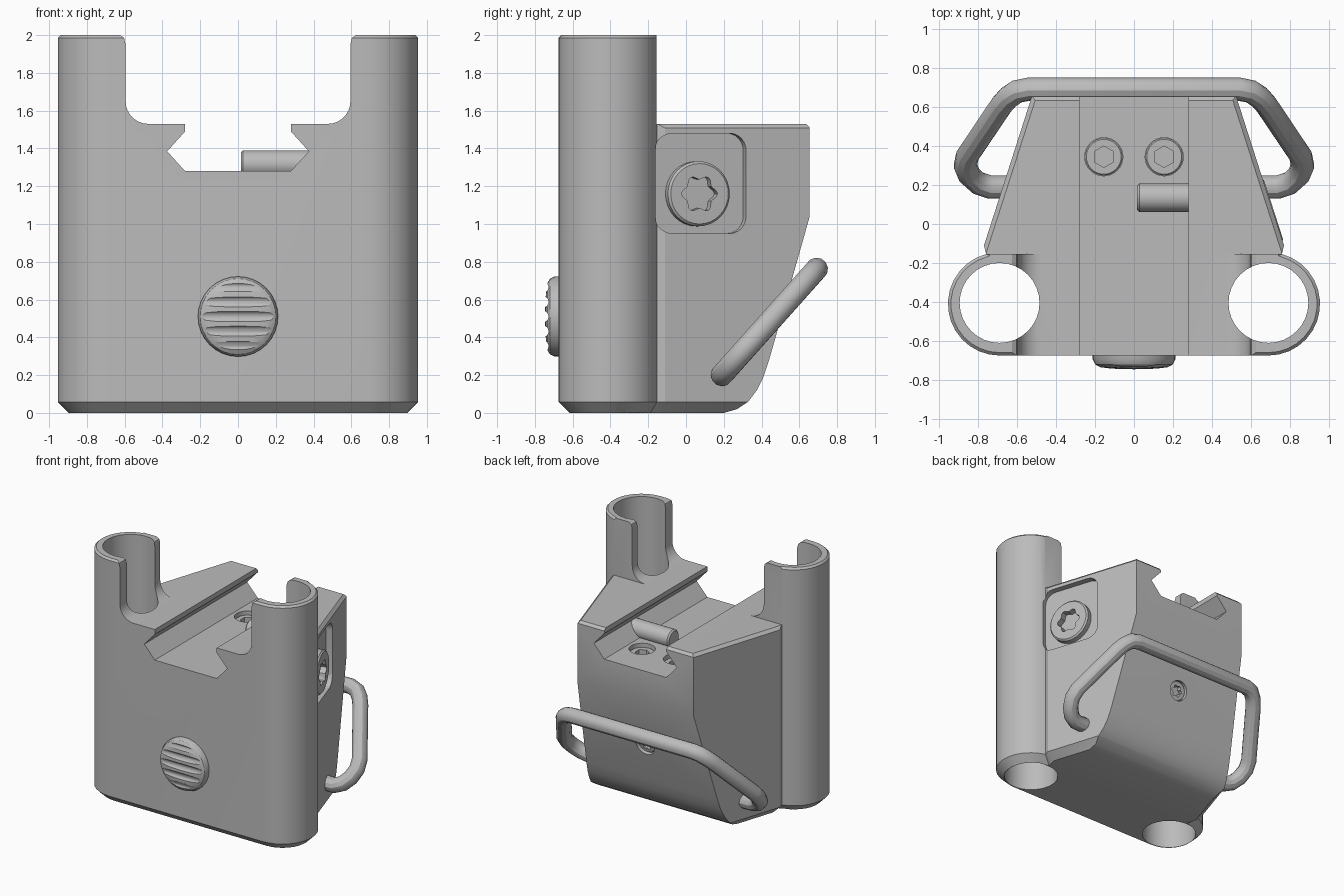
import bpy, bmesh
from math import sin, cos, pi, radians, atan2
from mathutils import Matrix, Vector

if "Cube" in bpy.data.objects:
    bpy.data.objects.remove(bpy.data.objects["Cube"])

GREY = (0.5, 0.5, 0.5, 1)
metal = bpy.data.materials.new("satin_grey")
metal.use_nodes = True
metal.diffuse_color = GREY
metal.node_tree.nodes["Principled BSDF"].inputs["Base Color"].default_value = GREY


def make(name, bm, matrix=Matrix()):
    bmesh.ops.remove_doubles(bm, verts=bm.verts, dist=1e-5)
    bmesh.ops.recalc_face_normals(bm, faces=bm.faces)
    bm.transform(matrix)
    mesh = bpy.data.meshes.new(name)
    bm.to_mesh(mesh)
    bm.free()
    mesh.materials.append(metal)
    ob = bpy.data.objects.new(name, mesh)
    bpy.context.collection.objects.link(ob)
    return ob


def prism(name, pts, lo, hi, axis="z", matrix=Matrix(), chamfer=None):
    """Extrude a 2D outline along an axis; chamfer = (bottom, top)."""
    place = {"x": lambda u, v, w: (w, u, v),
             "y": lambda u, v, w: (u, w, v),
             "z": lambda u, v, w: (u, v, w)}[axis]
    bm = bmesh.new()
    a = [bm.verts.new(place(u, v, lo)) for u, v in pts]
    b = [bm.verts.new(place(u, v, hi)) for u, v in pts]
    caps = [bm.faces.new(a), bm.faces.new(b)]
    for i in range(len(a)):
        j = (i + 1) % len(a)
        bm.faces.new((a[i], a[j], b[j], b[i]))
    bmesh.ops.recalc_face_normals(bm, faces=bm.faces)
    if chamfer:
        rims = [list(f.edges) for f in caps]
        for rim, size in zip(rims, chamfer):
            bmesh.ops.bevel(bm, geom=rim, offset=size, segments=1,
                            affect="EDGES", clamp_overlap=False)
    return make(name, bm, matrix)


def lathe(name, profile, matrix, n=32):
    """Revolve (radius, height) points round local z."""
    bm = bmesh.new()
    rings = [[bm.verts.new((r * cos(2 * pi * i / n), r * sin(2 * pi * i / n), z))
              for i in range(n)] for r, z in profile]
    for p, q in zip(rings, rings[1:]):
        for i in range(n):
            j = (i + 1) % n
            bm.faces.new((p[i], p[j], q[j], q[i]))
    bmesh.ops.dissolve_degenerate(bm, edges=bm.edges, dist=1e-6)
    return make(name, bm, matrix)


def rod(name, r, lo, hi, matrix, bevel=0.0):
    return lathe(name, [(0, lo), (r, lo), (r, hi - bevel),
                        (r - bevel, hi), (0, hi)], matrix)


def boolean(target, tool, operation="DIFFERENCE"):
    mod = target.modifiers.new("cut", "BOOLEAN")
    mod.operation, mod.solver, mod.object = operation, "EXACT", tool
    bpy.context.view_layer.objects.active = target
    bpy.ops.object.modifier_apply(modifier=mod.name)
    bpy.data.objects.remove(tool)


def frame(point, normal):
    return Matrix.Translation(point) @ Vector(normal).to_track_quat("Z", "Y").to_matrix().to_4x4()


def arc(cx, cy, r, start, end, n):
    return [(cx + r * cos(radians(start + (end - start) * i / n)),
             cy + r * sin(radians(start + (end - start) * i / n))) for i in range(n + 1)]


def mirrored(half):
    return half + [(-x, y) for x, y in reversed(half)]


def star(r, wave, n=36):
    return [((r + wave * cos(12 * pi * i / n)) * cos(2 * pi * i / n),
             (r + wave * cos(12 * pi * i / n)) * sin(2 * pi * i / n)) for i in range(n)]


def screw(name, m, r, lo, hi, socket, depth):
    ob = rod(name, r, lo, hi, m, r * 0.07)
    boolean(ob, prism("socket", socket, hi - depth, hi + 0.1, matrix=m))
    return ob


# Body: plan outline trimmed by the side profile
tube_x, tube_y, tube_r = 0.69, -0.41, 0.265
plan = mirrored(arc(tube_x, tube_y, tube_r, -90, 75, 14) + [(0.77, -0.11), (0.51, 0.7)])
body = prism("body", plan, 0, 2, chamfer=(0.058, 0.015))
side = [(-0.8, -0.1), (0.2, -0.1), (0.2, 0), (0.27, 0.02), (0.33, 0.06), (0.375, 0.12),
        (0.41, 0.19), (0.44, 0.28), (0.655, 1.04), (0.655, 1.51), (0.635, 1.53),
        (-0.155, 1.53), (-0.155, 2.1), (-0.8, 2.1)]
boolean(body, prism("side_trim", side, -1.2, 1.2, "x"), "INTERSECT")

# Opening between the uprights with the dovetail channel
opening = mirrored([(0.625, 2.1), (0.625, 2.0), (0.603, 1.985), (0.595, 1.95)]
                   + arc(0.475, 1.65, 0.12, 0, -90, 7)
                   + [(0.28, 1.53), (0.28, 1.49), (0.375, 1.385), (0.28, 1.28)])
boolean(body, prism("opening", opening, -1, 1, "y"))

# Tube bores and chamfers on the sloping top edges
tilt = atan2(0.26, 0.81)
for s in (1, -1):
    boolean(body, rod("bore", 0.205, -0.5, 2.5, Matrix.Translation((s * tube_x, -0.405, 0))))
    edge = (Matrix.Translation((s * 0.64, 0.295, 1.53)) @ Matrix.Rotation(s * tilt, 4, "Z")
            @ Matrix.Rotation(pi / 4, 4, "Y"))
    h = 0.016
    boolean(body, prism("edge_cut", [(-h, -0.46), (h, -0.46), (h, 0.46), (-h, 0.46)],
                        -h, h, matrix=edge))

# Side pocket with its clamp screw
normal = (cos(tilt), sin(tilt), 0)
pocket = frame((0.709, 0.08, 1.215), normal)
w, h, r = 0.25 - 0.09, 0.265 - 0.09, 0.09
rounded = (arc(w, h, r, 0, 90, 6) + arc(-w, h, r, 90, 180, 6)
           + arc(-w, -h, r, 180, 270, 6) + arc(w, -h, r, 270, 360, 6))
boolean(body, prism("pocket", rounded, -0.05, 0.15, matrix=pocket))
screw("clamp_screw", frame((0.712, 0.07, 1.16), normal), 0.172, -0.08, 0.005,
      star(0.088, 0.012), 0.06)

# Countersunk screws in the channel floor
hexagon = arc(0, 0, 0.055, 30, 330, 5)
for s, label in ((1, "left"), (-1, "right")):
    m = Matrix.Translation((s * 0.155, 0.345, 1.28))
    boolean(body, rod("floor_hole", 0.098, -0.08, 0.1, m))
    screw(label + "_floor_screw", m, 0.096, -0.12, -0.03, hexagon, 0.05)

# Screw in the sloping back
m = frame((0, 0.531, 0.6), (0, 0.76, -0.215))
boolean(body, rod("back_hole", 0.08, -0.06, 0.1, m))
screw("back_screw", m, 0.078, -0.1, -0.02, star(0.042, 0.007), 0.035)

# Cross pin lying in the channel
rod("cross_pin", 0.073, -0.5, -0.015, frame((0, 0.135, 1.317), (-1, 0, 0)), 0.012)

# Domed front button with horizontal grip grooves
button = lathe("front_button", [(0, -0.03), (0.212, -0.03), (0.212, 0.02), (0.2, 0.045),
                                (0.175, 0.06), (0.12, 0.067), (0.06, 0.07), (0, 0.071)],
               frame((0, -0.675, 0.51), (0, -1, 0)))
for i in range(-2, 3):
    boolean(button, rod("groove", 0.03, -0.3, 0.3,
                        frame((0, -0.758, 0.51 + i * 0.078), (1, 0, 0))))

# Bent wire handle round the back
half = [(0.6, 0.19), (0.74, 0.19), (0.8, 0.21), (0.845, 0.25), (0.866, 0.3), (0.855, 0.35),
        (0.68, 0.61), (0.645, 0.65), (0.6, 0.68), (0.54, 0.692)]
curve = bpy.data.curves.new("handle", "CURVE")
curve.dimensions = "3D"
curve.bevel_depth = 0.06
curve.bevel_resolution = 4
curve.use_fill_caps = True
path = mirrored(half)
spline = curve.splines.new("POLY")
spline.points.add(len(path) - 1)
for p, (x, y) in zip(spline.points, path):
    p.co = (x, y, 0.2 + (y - 0.19) * 1.12, 1)
curve.materials.append(metal)
handle = bpy.data.objects.new("handle", curve)
bpy.context.collection.objects.link(handle)
bpy.ops.object.select_all(action="DESELECT")
handle.select_set(True)
bpy.context.view_layer.objects.active = handle
bpy.ops.object.convert(target="MESH")

# Smooth rounds, sharp edges
for ob in bpy.context.collection.objects:
    if ob.type == "MESH":
        bpy.ops.object.select_all(action="DESELECT")
        ob.select_set(True)
        bpy.context.view_layer.objects.active = ob
        bpy.ops.object.shade_smooth_by_angle(angle=radians(30))
